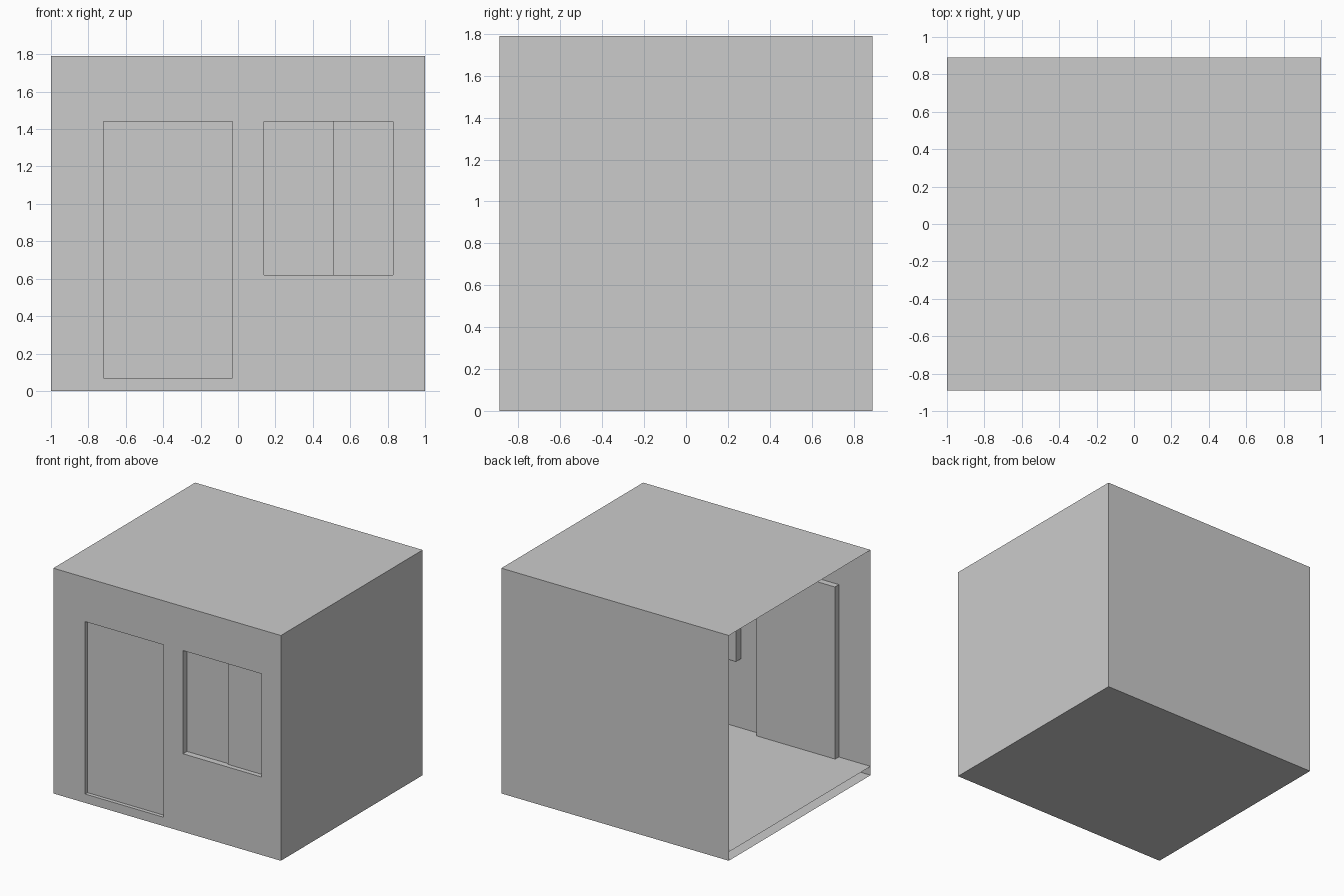
import bpy

if "Cube" in bpy.data.objects:
    bpy.data.objects.remove(bpy.data.objects["Cube"])

X, Y, H = 1.0, 0.89, 1.79
FLOOR = 0.07
DOOR = (-0.72, -0.03, FLOOR, 1.44)
WINDOW = (0.14, 0.83, 0.62, 1.44)


def mesh(name, verts, faces):
    me = bpy.data.meshes.new(name)
    me.from_pydata(verts, [], faces)
    ob = bpy.data.objects.new(name, me)
    bpy.context.collection.objects.link(ob)
    return ob


def sheet(name, a, b, c, d):
    return mesh(name, [a, b, c, d], [(0, 1, 2, 3)])


def box(name, x0, x1, y0, y1, z0, z1):
    bpy.ops.mesh.primitive_cube_add(size=1, location=((x0 + x1) / 2, (y0 + y1) / 2, (z0 + z1) / 2))
    ob = bpy.context.object
    ob.name = name
    ob.scale = (x1 - x0, y1 - y0, z1 - z0)
    return ob


def lining(name, opening, depth):
    # four reveal faces running inward from the edge of an opening
    x0, x1, z0, z1 = opening
    ring = [(x0, z0), (x1, z0), (x1, z1), (x0, z1)]
    verts = [(x, y, z) for y in (-Y, -Y + depth) for x, z in ring]
    mesh(name, verts, [(i, (i + 1) % 4, (i + 1) % 4 + 4, i + 4) for i in range(4)])


# room shell: thin sheets, open on the left side
sheet("base", (-X, -Y, 0), (-X, Y, 0), (X, Y, 0), (X, -Y, 0))
sheet("floor", (-X, -Y, FLOOR), (X, -Y, FLOOR), (X, Y, FLOOR), (-X, Y, FLOOR))
sheet("roof", (-X, -Y, H), (X, -Y, H), (X, Y, H), (-X, Y, H))
sheet("right_wall", (X, -Y, 0), (X, Y, 0), (X, Y, H), (X, -Y, H))
sheet("back_wall", (X, Y, 0), (-X, Y, 0), (-X, Y, H), (X, Y, H))

# front wall: grid of cells with the door and window cells left out
xs = [-X, DOOR[0], DOOR[1], WINDOW[0], WINDOW[1], X]
zs = [0, FLOOR, WINDOW[2], DOOR[3], H]
n = len(xs)
holes = {(1, 1), (1, 2), (3, 2)}
verts = [(x, -Y, z) for z in zs for x in xs]
faces = [(j * n + i, j * n + i + 1, (j + 1) * n + i + 1, (j + 1) * n + i)
         for j in range(len(zs) - 1) for i in range(n - 1) if (i, j) not in holes]
wall = mesh("front_wall", verts, faces)

# door set back in its lining
lining("door_lining", DOOR, 0.05)
box("door_panel", DOOR[0], DOOR[1], -Y + 0.03, -Y + 0.045, DOOR[2], DOOR[3])

# window with two overlapping sliding panes
lining("window_lining", WINDOW, 0.065)
box("window_pane_left", WINDOW[0], 0.54, -Y + 0.05, -Y + 0.06, WINDOW[2], WINDOW[3])
box("window_pane_right", 0.51, WINDOW[1], -Y + 0.038, -Y + 0.048, WINDOW[2], WINDOW[3])
